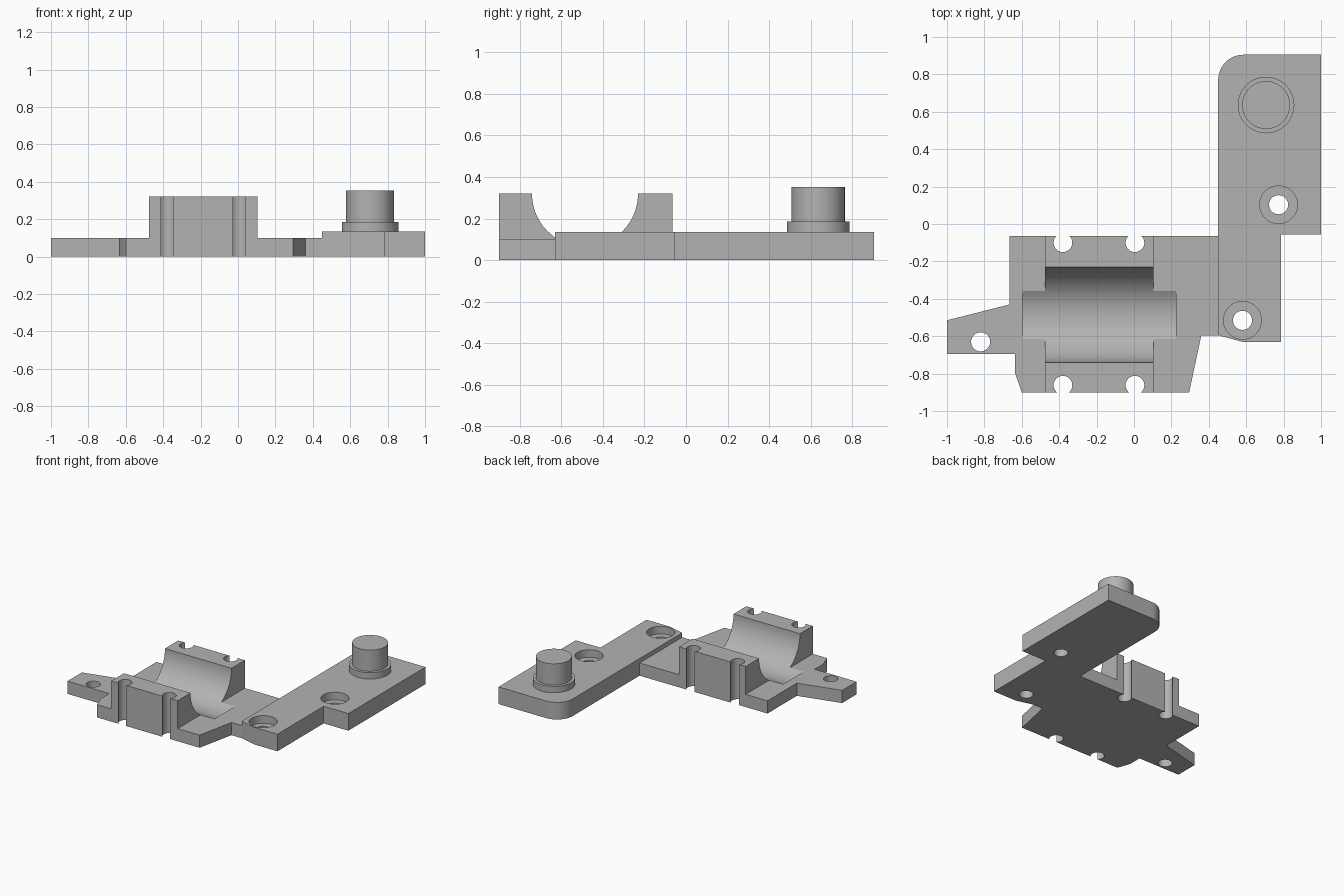
import bpy, bmesh, math
from mathutils import Matrix

if "Cube" in bpy.data.objects:
    bpy.data.objects.remove(bpy.data.objects["Cube"], do_unlink=True)

grey = bpy.data.materials.new("plain_grey")
grey.use_nodes = True
GREY = (0.45, 0.45, 0.45, 1)
grey.diffuse_color = GREY
grey.node_tree.nodes["Principled BSDF"].inputs["Base Color"].default_value = GREY


def make(name, bm):
    bmesh.ops.recalc_face_normals(bm, faces=bm.faces)
    mesh = bpy.data.meshes.new(name)
    bm.to_mesh(mesh)
    bm.free()
    mesh.materials.append(grey)
    obj = bpy.data.objects.new(name, mesh)
    bpy.context.collection.objects.link(obj)
    return obj


def prism(name, outline, z0, z1):
    bm = bmesh.new()
    face = bm.faces.new([bm.verts.new((x, y, z0)) for x, y in outline])
    top = bmesh.ops.extrude_face_region(bm, geom=[face])["geom"]
    verts = [v for v in top if isinstance(v, bmesh.types.BMVert)]
    bmesh.ops.translate(bm, verts=verts, vec=(0, 0, z1 - z0))
    return make(name, bm)


def rod(name, x, y, r, z0, z1, sides=48):
    outline = [(x + r * math.cos(2 * math.pi * i / sides),
                y + r * math.sin(2 * math.pi * i / sides)) for i in range(sides)]
    return prism(name, outline, z0, z1)


def select(obj):
    bpy.ops.object.select_all(action='DESELECT')
    obj.select_set(True)
    bpy.context.view_layer.objects.active = obj


def boolean(obj, tool, operation='DIFFERENCE'):
    tool.hide_render = True
    select(obj)
    mod = obj.modifiers.new("boolean", 'BOOLEAN')
    mod.operation = operation
    mod.solver = 'EXACT'
    mod.object = tool
    bpy.ops.object.modifier_apply(modifier=mod.name)
    bpy.data.objects.remove(tool, do_unlink=True)


# Cradle plate with pointed side tab
cradle = prism("cradle_plate", [
    (-1, -0.695), (-0.635, -0.695), (-0.635, -0.80), (-0.6, -0.9), (0.295, -0.9),
    (0.36, -0.595), (0.45, -0.595), (0.45, -0.065), (-0.665, -0.065),
    (-0.665, -0.43), (-1, -0.515)], 0, 0.1)

# Raised block across the plate
block = prism("block", [(-0.475, -0.9), (0.105, -0.9), (0.105, -0.065), (-0.475, -0.065)],
              0.05, 0.32)
boolean(cradle, block, 'UNION')

# Half-round channel along x
bm = bmesh.new()
bmesh.ops.create_cone(bm, cap_ends=True, segments=96, radius1=0.255, radius2=0.255, depth=0.82,
                      matrix=Matrix.Translation((-0.185, -0.486, 0.32))
                      @ Matrix.Rotation(math.pi / 2, 4, 'Y'))
boolean(cradle, make("channel_cutter", bm))

# Open bolt slots at the block edges, and the tab hole
for x in (-0.38, 0.005):
    for y in (-0.1, -0.862):
        boolean(cradle, rod("slot_cutter", x, y, 0.05, -0.1, 0.5))
boolean(cradle, rod("tab_hole_cutter", -0.82, -0.63, 0.051, -0.1, 0.5))

# Stepped arm with one rounded corner
corner = [(0.585 + 0.135 * math.cos(a), 0.77 + 0.135 * math.sin(a))
          for a in (math.pi / 2 * (1 + i / 12) for i in range(13))]
arm = prism("arm_plate", [
    (0.45, -0.595), (0.58, -0.63), (0.785, -0.63), (0.785, -0.055),
    (1, -0.055), (1, 0.905)] + corner, 0, 0.135)

# Counterbored screw holes
for x, y in ((0.773, 0.103), (0.58, -0.515)):
    boolean(arm, rod("counterbore_cutter", x, y, 0.101, 0.075, 0.3))
    boolean(arm, rod("screw_hole_cutter", x, y, 0.051, -0.1, 0.3))

# Peg on its collar
collar = rod("peg_collar", 0.706, 0.636, 0.151, 0.13, 0.185, 64)
peg = rod("peg", 0.706, 0.636, 0.128, 0.18, 0.352, 64)

for obj in (cradle, arm, collar, peg):
    select(obj)
    bpy.ops.object.shade_smooth_by_angle(angle=math.radians(30))
